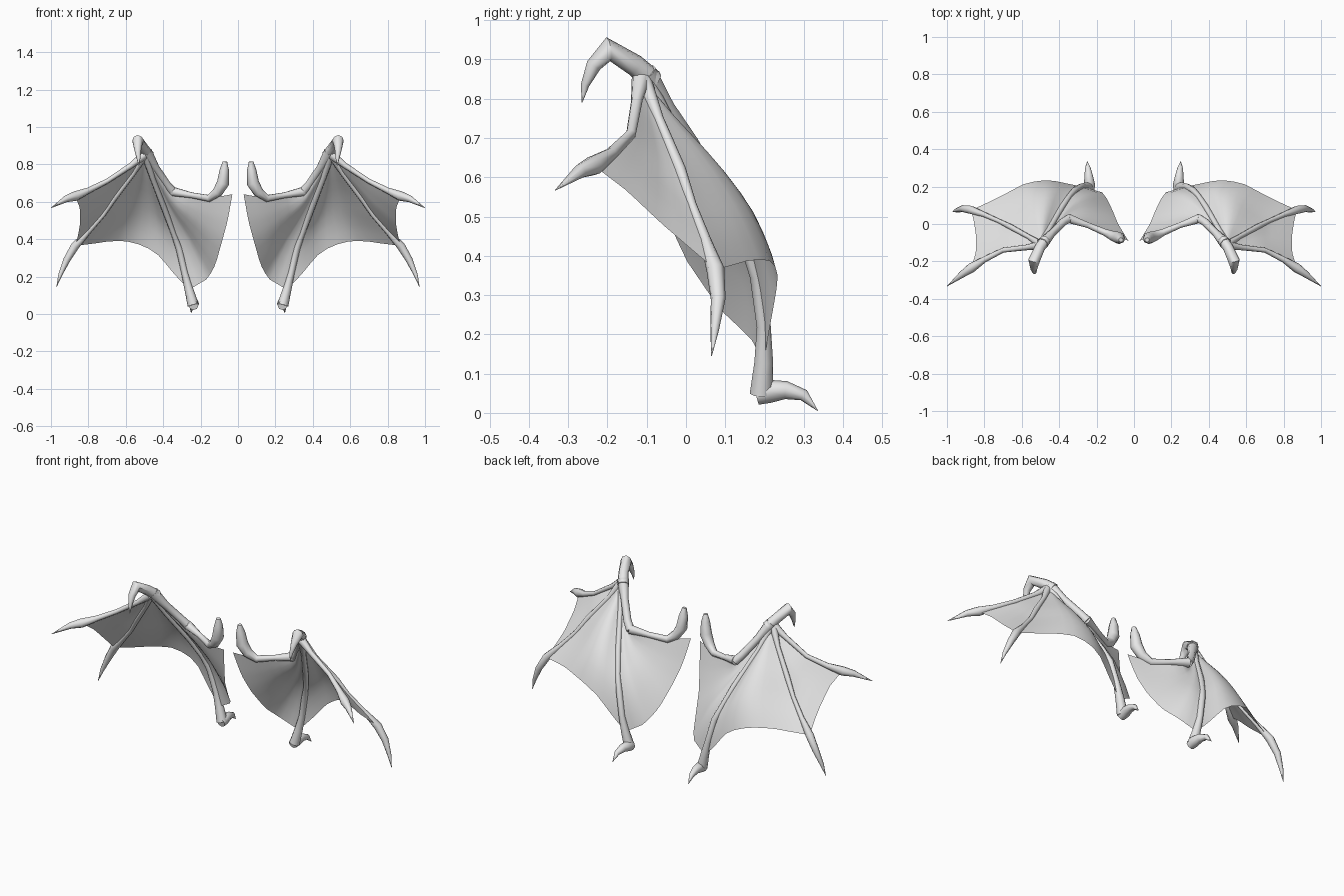
import bpy, bmesh, math
from mathutils import Vector

if "Cube" in bpy.data.objects:
    bpy.data.objects.remove(bpy.data.objects["Cube"])

gray = bpy.data.materials.new("wing_gray")
gray.diffuse_color = (0.8, 0.8, 0.8, 1)
gray.use_nodes = True
gray.node_tree.nodes["Principled BSDF"].inputs["Base Color"].default_value = gray.diffuse_color


def finish(name, bm):
    """Turn a bmesh into a smooth-shaded object mirrored to both wings."""
    bmesh.ops.recalc_face_normals(bm, faces=bm.faces)
    me = bpy.data.meshes.new(name)
    bm.to_mesh(me)
    bm.free()
    me.materials.append(gray)
    ob = bpy.data.objects.new(name, me)
    bpy.context.collection.objects.link(ob)
    ob.modifiers.new("mirror", 'MIRROR').use_axis[0] = True
    bpy.ops.object.select_all(action='DESELECT')
    ob.select_set(True)
    bpy.context.view_layer.objects.active = ob
    bpy.ops.object.shade_smooth_by_angle(angle=math.radians(50))
    return ob


def bone(name, path, sides=8):
    """Tapered tube through (x, y, z, radius) points."""
    pts = [Vector(p[:3]) for p in path]
    bm = bmesh.new()
    rings, prev, side = [], None, None
    for i, p in enumerate(pts):
        a = (p - pts[i - 1]).normalized() if i else Vector()
        b = (pts[i + 1] - p).normalized() if i < len(pts) - 1 else Vector()
        t = (a + b).normalized()
        if prev is None:
            side = t.orthogonal().normalized()
        else:
            side = prev.rotation_difference(t) @ side
        prev, up = t, t.cross(side)
        rings.append([bm.verts.new(p + path[i][3] * (
            math.cos(k * math.tau / sides) * side + math.sin(k * math.tau / sides) * up))
            for k in range(sides)])
    for r, s in zip(rings, rings[1:]):
        for k in range(sides):
            n = (k + 1) % sides
            bm.faces.new((r[k], r[n], s[n], s[k]))
    bm.faces.new(rings[0])
    bm.faces.new(rings[-1])
    return finish(name, bm)


def along(path, t):
    """Point at length fraction t of a polyline."""
    pts = [Vector(p[:3]) for p in path]
    lens = [(b - a).length for a, b in zip(pts, pts[1:])]
    d = t * sum(lens)
    for a, b, l in zip(pts, pts[1:], lens):
        if d <= l:
            return a.lerp(b, d / l)
        d -= l
    return pts[-1]


def membrane(name, left, right, edge, nu=12, nv=10):
    """Skin fanning from the wrist between two bones down to a free edge."""
    bm = bmesh.new()
    grid = []
    for j in range(nv + 1):
        v = j / nv
        row = []
        for i in range(nu + 1):
            u = i / nu
            p = along(left, v).lerp(along(right, v), u)
            p += v * (along(edge, u) - along(left, 1).lerp(along(right, 1), u))
            row.append(bm.verts.new(p))
        grid.append(row)
    for r, s in zip(grid, grid[1:]):
        for i in range(nu):
            bm.faces.new((r[i], r[i + 1], s[i + 1], s[i]))
    bmesh.ops.remove_doubles(bm, verts=bm.verts, dist=0.0005)
    return finish(name, bm)


# Bone paths of the right wing, each point with its radius
upper_arm = [(.07, -.085, .815, .012), (.073, -.08, .77, .025), (.08, -.075, .70, .033),
             (.11, -.065, .65, .028), (.155, -.045, .618, .02), (.25, -.005, .635, .016),
             (.35, .03, .655, .026)]
forearm = [(.345, .03, .65, .024), (.38, .01, .69, .022), (.44, -.05, .78, .021),
           (.49, -.105, .865, .032)]
thumb = [(.475, -.085, .845, .03), (.505, -.13, .885, .028), (.535, -.198, .926, .031),
         (.536, -.235, .885, .02), (.532, -.257, .835, .011), (.53, -.265, .79, .001)]
outer_finger = [(.50, -.115, .85, .024), (.57, -.125, .795, .015), (.70, -.14, .71, .013),
                (.80, -.19, .66, .016), (.87, -.235, .63, .026), (.92, -.27, .615, .018),
                (1.0, -.333, .567, .001)]
middle_finger = [(.50, -.11, .85, .022), (.56, -.07, .75, .013), (.66, -.015, .62, .015),
                 (.72, .015, .53, .012), (.80, .05, .44, .014), (.87, .075, .365, .023),
                 (.915, .082, .29, .019), (.95, .073, .21, .011), (.97, .065, .145, .001)]
inner_finger = [(.495, -.105, .85, .022), (.455, -.03, .72, .014), (.385, .09, .54, .016),
                (.345, .15, .43, .014), (.315, .18, .35, .018), (.285, .198, .22, .018),
                (.262, .198, .13, .024), (.24, .192, .048, .03)]
foot_claw = [(.238, .178, .046, .026), (.238, .21, .055, .03), (.242, .255, .058, .023),
             (.247, .30, .045, .015), (.25, .335, .006, .001)]

for name, path in (("upper_arm", upper_arm), ("forearm", forearm), ("thumb_claw", thumb),
                   ("outer_finger", outer_finger), ("middle_finger", middle_finger),
                   ("inner_finger", inner_finger), ("inner_finger_claw", foot_claw)):
    bone(name, path)

# Free edges of the three skin panels
wrist = (.495, -.11, .85)
corner = (.03, -.09, .64)
arm_line = [wrist, (.35, .03, .65), (.155, -.045, .618), corner]
inner_line = [wrist] + inner_finger[1:7]
middle_line = [wrist] + middle_finger[1:6]
outer_line = [wrist] + outer_finger[1:5]

inner_edge = [corner, (.055, -.05, .50), (.085, 0, .39), (.12, .085, .265),
              (.16, .165, .19), inner_line[-1]]
middle_edge = [inner_line[-1], (.33, .21, .20), (.42, .23, .31), (.50, .235, .365),
               (.60, .21, .39), (.68, .165, .39), (.78, .115, .375), middle_line[-1]]
outer_edge = [middle_line[-1], (.855, .01, .42), (.845, -.06, .48), (.845, -.15, .565),
              outer_line[-1]]

membrane("inner_membrane", arm_line, inner_line, inner_edge)
membrane("middle_membrane", inner_line, middle_line, middle_edge)
membrane("outer_membrane", middle_line, outer_line, outer_edge)
